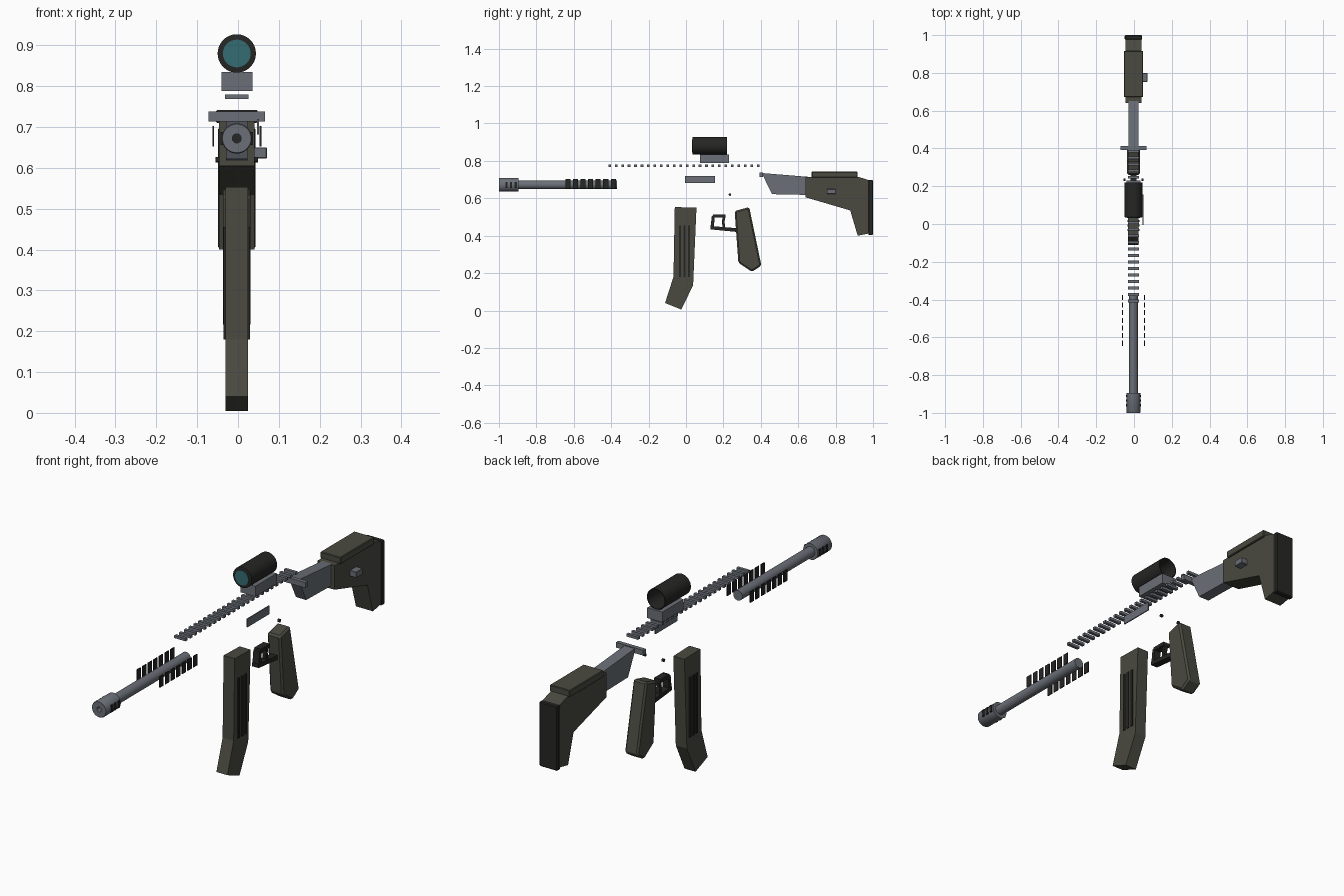
import bpy, bmesh, math
from mathutils import Matrix, Vector

if "Cube" in bpy.data.objects:
    bpy.data.objects.remove(bpy.data.objects["Cube"])

CX = -0.003  # centre line of the assembly


def material(name, col):
    m = bpy.data.materials.new(name)
    m.diffuse_color = (*col, 1)
    m.use_nodes = True
    m.node_tree.nodes["Principled BSDF"].inputs["Base Color"].default_value = m.diffuse_color
    return m


GREY = material("steel grey", (0.145, 0.16, 0.185))
OLIVE = material("dark olive", (0.068, 0.068, 0.052))
BLACK = material("rubber black", (0.019, 0.019, 0.018))
TEAL = material("lens teal", (0.035, 0.15, 0.17))


def finish(name, bm, mat, bevel=0, smooth=False):
    bmesh.ops.recalc_face_normals(bm, faces=bm.faces)
    me = bpy.data.meshes.new(name)
    bm.to_mesh(me)
    bm.free()
    ob = bpy.data.objects.new(name, me)
    bpy.context.collection.objects.link(ob)
    me.materials.append(mat)
    if bevel:
        b = ob.modifiers.new("bevel", 'BEVEL')
        b.width, b.segments = bevel, 1
        b.limit_method, b.angle_limit = 'ANGLE', math.radians(50)
    if smooth:
        bpy.ops.object.select_all(action='DESELECT')
        ob.select_set(True)
        bpy.context.view_layer.objects.active = ob
        bpy.ops.object.shade_smooth_by_angle(angle=math.radians(40))
    return ob


def add_box(bm, x0, x1, y0, y1, z0, z1):
    c = Matrix.Translation(((x0 + x1) / 2, (y0 + y1) / 2, (z0 + z1) / 2))
    bmesh.ops.create_cube(bm, size=1, matrix=c @ Matrix.Diagonal((x1 - x0, y1 - y0, z1 - z0, 1)))


def boxes(name, mat, items, bevel=0):
    bm = bmesh.new()
    for b in items:
        add_box(bm, *b)
    return finish(name, bm, mat, bevel)


def slab(name, mat, pts, half, bevel=0):
    """Side profile (y, z) extruded across x."""
    bm = bmesh.new()
    f = bm.faces.new([bm.verts.new((CX - half, y, z)) for y, z in pts])
    new = bmesh.ops.extrude_face_region(bm, geom=[f])["geom"]
    bmesh.ops.translate(bm, vec=(2 * half, 0, 0),
                        verts=[v for v in new if isinstance(v, bmesh.types.BMVert)])
    return finish(name, bm, mat, bevel)


def lathe(name, mat, prof, z, seg=32):
    """Profile of (radius, y) spun around a lengthwise axis at height z."""
    bm = bmesh.new()
    vs = [bm.verts.new((CX + r, y, z)) for r, y in prof]
    es = [bm.edges.new(p) for p in zip(vs, vs[1:])]
    bmesh.ops.spin(bm, geom=vs + es, cent=(CX, 0, z), axis=(0, 1, 0),
                   angle=2 * math.pi, steps=seg)
    bmesh.ops.remove_doubles(bm, verts=bm.verts, dist=1e-5)
    return finish(name, bm, mat, smooth=True)


# Barrel and muzzle brake with a bore and side slots
BZ = 0.672
lathe("barrel", GREY, [(0, -0.9), (0.023, -0.9), (0.023, -0.37), (0, -0.37)], BZ)
lathe("muzzle_brake", GREY, [(0.011, -0.96), (0.011, -1), (0.035, -1), (0.037, -0.997),
                             (0.037, -0.895), (0.0, -0.895)], BZ)
lathe("muzzle_bore", BLACK, [(0, -0.97), (0.011, -0.97), (0.011, -0.96)], BZ)
boxes("muzzle_slots", BLACK, [(CX + s * 0.037 - 0.003, CX + s * 0.037 + 0.003,
                               y - 0.006, y + 0.006, BZ - 0.016, BZ + 0.016)
                              for s in (-1, 1) for y in (-0.96, -0.935, -0.91)])

# Handguard slats on both sides
boxes("handguard_slats", BLACK, [(CX + s * 0.058 - 0.002, CX + s * 0.058 + 0.002,
                                  -0.645 + i * 0.0405, -0.618 + i * 0.0405, 0.652, 0.703)
                                 for s in (-1, 1) for i in range(7)])

# Top rail cross bars
boxes("rail_bars", GREY, [(CX - 0.029, CX + 0.029, y - 0.007, y + 0.007, 0.768, 0.78)
                          for y in (-0.408 + i * 0.0345 for i in range(24))])

# Sight: tube open at the back, lens and mount
lathe("sight_tube", BLACK, [(0.033, 0.04), (0.033, 0.034), (0.047, 0.036), (0.047, 0.22),
                            (0.043, 0.22), (0.043, 0.045), (0, 0.045)], 0.88)
lathe("sight_lens", TEAL, [(0, 0.031), (0.034, 0.031), (0.034, 0.038), (0, 0.038)], 0.88)
boxes("sight_mount", GREY, [(CX - 0.038, CX + 0.038, 0.075, 0.23, 0.788, 0.835)])

# Ejection port cover and pins
boxes("port_cover", GREY, [(0.046, 0.051, -0.005, 0.155, 0.682, 0.72)])
bm = bmesh.new()
for s in (-1, 1):
    bmesh.ops.create_cone(bm, cap_ends=True, segments=12, radius1=0.007, radius2=0.007, depth=0.01,
                          matrix=Matrix.Translation((CX + s * 0.047, 0.235, 0.62))
                          @ Matrix.Rotation(math.pi / 2, 4, 'Y'))
finish("receiver_pins", bm, BLACK)

# Charging handle
boxes("charging_handle", GREY, [(CX - 0.069, CX + 0.069, 0.393, 0.412, 0.714, 0.738)])

# Stock
slab("stock_neck", GREY, [(0.405, 0.735), (0.46, 0.622), (0.65, 0.618), (0.65, 0.715)], 0.026)
slab("stock_body", OLIVE, [(0.64, 0.715), (0.64, 0.605), (0.878, 0.535), (0.918, 0.4),
                           (0.978, 0.412), (0.978, 0.697), (0.92, 0.715)], 0.043)
slab("cheek_rest", OLIVE, [(0.672, 0.71), (0.917, 0.71), (0.917, 0.742), (0.672, 0.742)], 0.051, 0.003)
boxes("butt_pad", BLACK, [(CX - 0.046, CX + 0.046, 0.975, 1.0, 0.403, 0.698)], 0.004)
boxes("stock_button", GREY, [(0.038, 0.071, 0.753, 0.8, 0.623, 0.65)], 0.002)

# Magazine with grooves
slab("magazine", OLIVE, [(-0.06, 0.553), (0.056, 0.55), (0.038, 0.135), (-0.025, 0.005),
                         (-0.112, 0.04), (-0.067, 0.18)], 0.028)
boxes("magazine_grooves", BLACK, [(CX + s * 0.029 - 0.003, CX + s * 0.029 + 0.003,
                                   y - 0.006, y + 0.006, 0.18, 0.455)
                                  for s in (-1, 1) for y in (-0.032, -0.008, 0.016)])

# Grip, trigger guard and trigger
slab("grip", OLIVE, [(0.26, 0.532), (0.338, 0.553), (0.403, 0.24), (0.352, 0.207), (0.28, 0.255)],
     0.034, 0.008)
GW = 0.016
slab("guard_bottom", BLACK, [(0.13, 0.452), (0.13, 0.434), (0.272, 0.42), (0.272, 0.44)], GW)
slab("guard_front", BLACK, [(0.13, 0.436), (0.148, 0.436), (0.155, 0.515), (0.138, 0.505)], GW)
slab("guard_top", BLACK, [(0.14, 0.497), (0.212, 0.497), (0.212, 0.514), (0.146, 0.514)], GW)
slab("trigger", BLACK, [(0.197, 0.505), (0.212, 0.505), (0.206, 0.475), (0.21, 0.44),
                        (0.196, 0.44), (0.192, 0.475)], 0.009)
